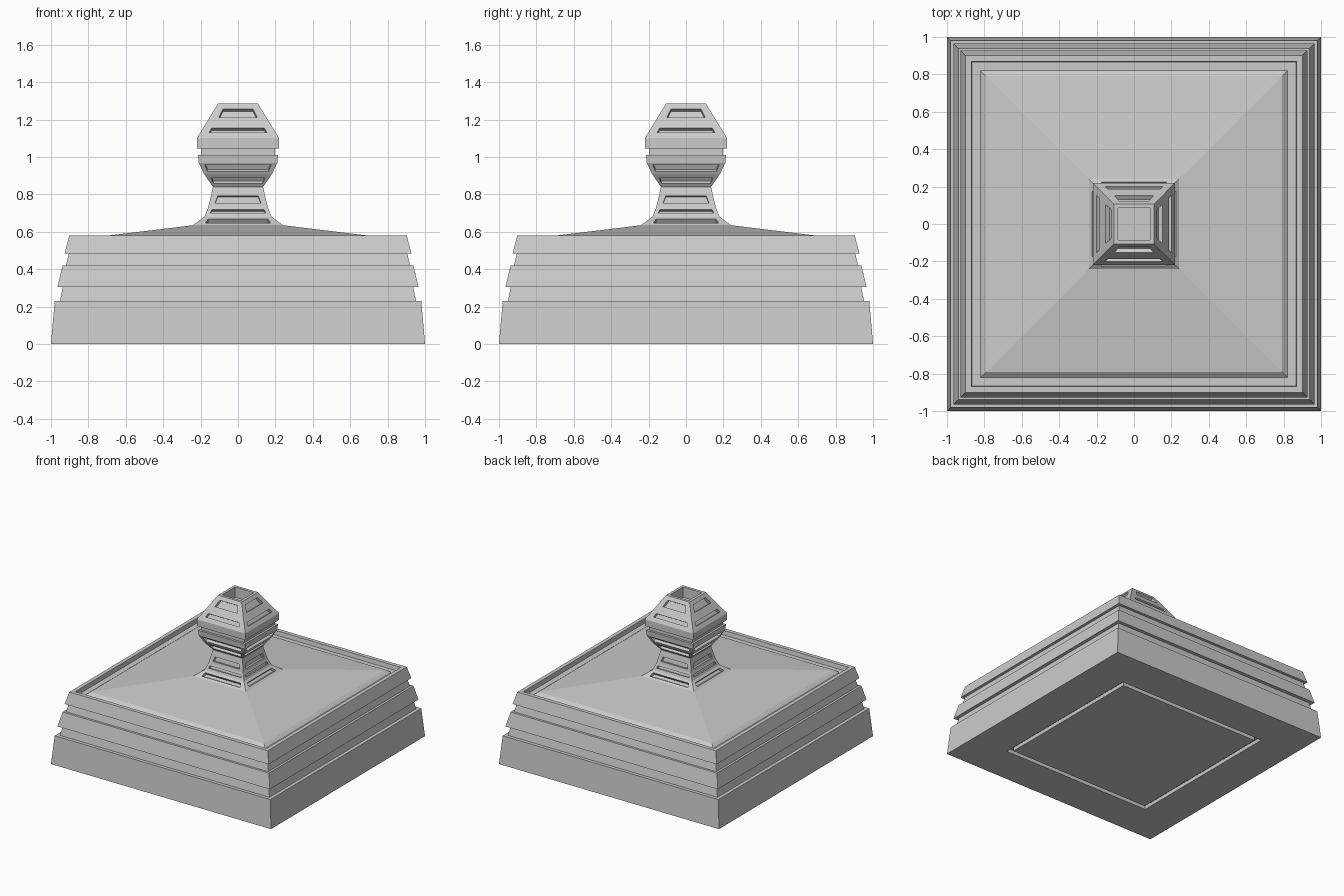
import bpy, bmesh
from mathutils import Vector, Matrix

if "Cube" in bpy.data.objects:
    bpy.data.objects.remove(bpy.data.objects["Cube"])


def square_ring(bm, w, z):
    return [bm.verts.new((x * w, y * w, z)) for x, y in ((-1, -1), (1, -1), (1, 1), (-1, 1))]


def finish(bm, name):
    bmesh.ops.remove_doubles(bm, verts=bm.verts, dist=1e-5)
    bmesh.ops.recalc_face_normals(bm, faces=bm.faces)
    me = bpy.data.meshes.new(name)
    bm.to_mesh(me)
    bm.free()
    ob = bpy.data.objects.new(name, me)
    bpy.context.collection.objects.link(ob)
    return ob


def slotted_side(bm, lo, hi, slot, k, depth=0.025):
    """One side of a square band with a sunken trapezoid panel."""
    za, zb, wa, wb = slot
    rot = Matrix.Rotation(k * 1.5707963, 3, 'Z')

    def at(z):
        t = (z - lo[1]) / (hi[1] - lo[1])
        return -(lo[0] + (hi[0] - lo[0]) * t)

    n = Vector((0, -(hi[1] - lo[1]), hi[0] * -1 + lo[0])).normalized()
    outer = [Vector(p) for p in ((-lo[0], -lo[0], lo[1]), (lo[0], -lo[0], lo[1]),
                                 (hi[0], -hi[0], hi[1]), (-hi[0], -hi[0], hi[1]))]
    lip = [Vector(p) for p in ((-wa, at(za), za), (wa, at(za), za),
                               (wb, at(zb), zb), (-wb, at(zb), zb))]
    floor = [p - n * depth for p in lip]
    loops = [[bm.verts.new(rot @ p) for p in ring] for ring in (outer, lip, floor)]
    for a, b in zip(loops, loops[1:]):
        for i in range(4):
            j = (i + 1) % 4
            bm.faces.new((a[i], a[j], b[j], b[i]))
    bm.faces.new(loops[2])


def square_turning(name, profile, slots={}):
    """Stack square rings (half width, height), closing both ends."""
    bm = bmesh.new()
    rings = [square_ring(bm, w, z) for w, z in profile]
    for i, (a, b) in enumerate(zip(rings, rings[1:])):
        for k in range(4):
            if i in slots:
                slotted_side(bm, profile[i], profile[i + 1], slots[i], k)
            else:
                j = (k + 1) % 4
                bm.faces.new((a[k], a[j], b[j], b[k]))
    bm.faces.new(rings[0])
    bm.faces.new(rings[-1])
    return finish(bm, name)


# Stepped plinth: grooved underside, overhanging courses, rim and low roof
square_turning("stepped_base", [
    (0.645, 0.0), (0.645, 0.03), (0.68, 0.03), (0.68, 0.0),
    (1.0, 0.0), (0.98, 0.23), (0.952, 0.23), (0.937, 0.305),
    (0.965, 0.305), (0.938, 0.42), (0.92, 0.42), (0.904, 0.485),
    (0.927, 0.485), (0.902, 0.58), (0.87, 0.58), (0.865, 0.545),
    (0.82, 0.545), (0.79, 0.568), (0.24, 0.635)])

# Hollow-topped finial with sunken panels on every side
square_turning("finial", [
    (0.24, 0.635), (0.18, 0.68), (0.158, 0.735), (0.134, 0.84),
    (0.182, 0.91), (0.21, 0.968), (0.214, 1.01), (0.197, 1.01),
    (0.197, 1.045), (0.22, 1.045), (0.22, 1.10), (0.171, 1.18),
    (0.107, 1.285), (0.085, 1.285), (0.085, 1.20)],
    {0: (0.647, 0.668, 0.175, 0.16),
     1: (0.70, 0.718, 0.148, 0.14),
     2: (0.755, 0.792, 0.122, 0.108),
     3: (0.858, 0.888, 0.13, 0.145),
     4: (0.922, 0.96, 0.162, 0.178),
     10: (1.13, 1.155, 0.155, 0.14),
     11: (1.21, 1.257, 0.104, 0.08)})
